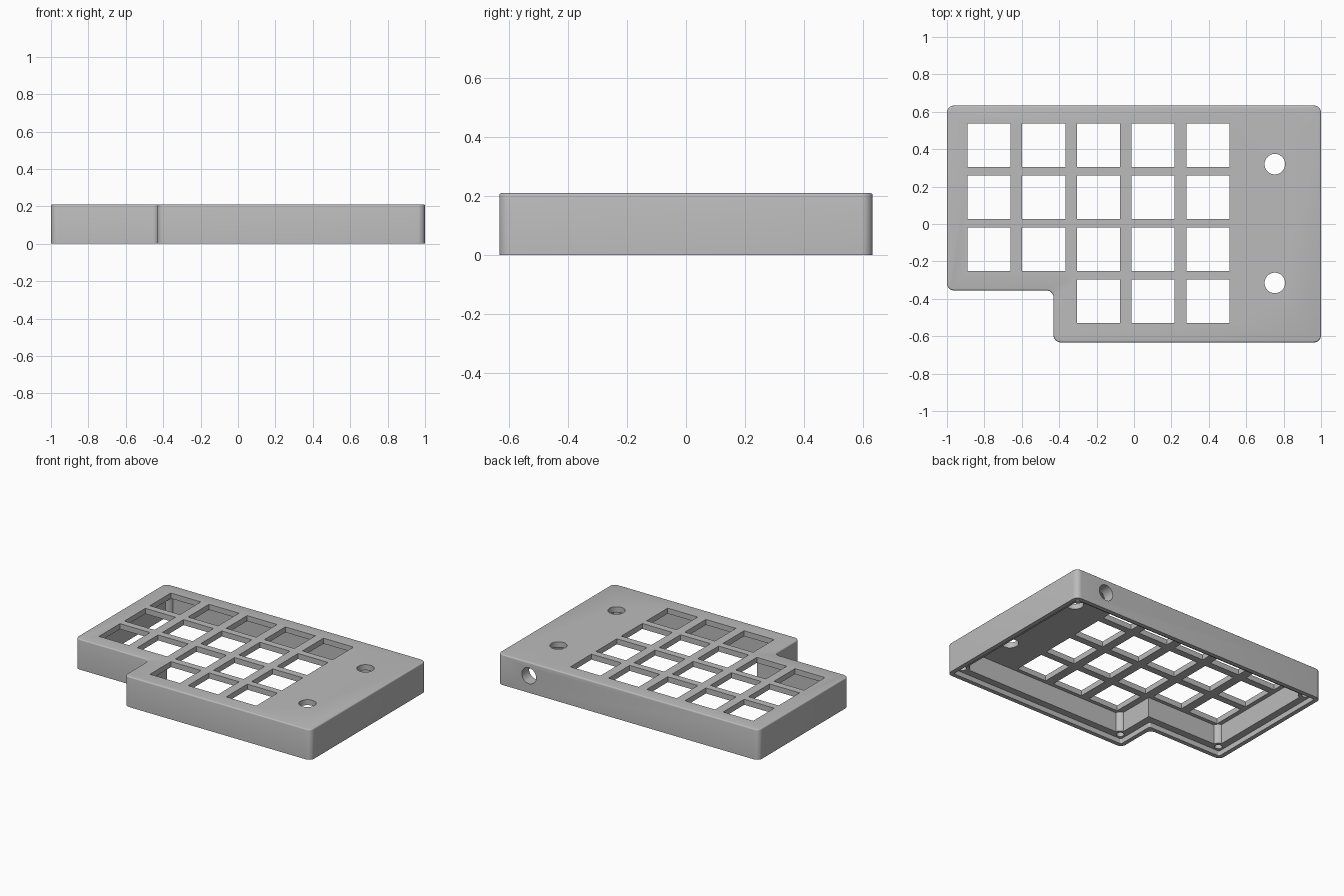
import bpy
import bmesh
import math

cube = bpy.data.objects.get("Cube")
if cube:
    bpy.data.objects.remove(cube, do_unlink=True)

HEIGHT = 0.21
PLATE = 0.038      # thickness of the top plate
LIP = 0.03         # rim around the recess for the base cover
LEDGE = 0.035      # depth of that recess
WALL = 0.08        # side wall thickness
BOSS_INSET = 0.07  # screw bosses, measured from the corners

# Outline corners: x, y, and the inward direction on each axis
CORNERS = [(-1, 0.633, 1, -1), (-1, -0.355, 1, 1), (-0.43, -0.355, 1, 1),
           (-0.43, -0.633, 1, 1), (1, -0.633, -1, 1), (1, 0.633, -1, -1)]


def inset_outline(d):
    return [(x + sx * d, y + sy * d) for x, y, sx, sy in CORNERS]


def finish(bm, name):
    bmesh.ops.recalc_face_normals(bm, faces=bm.faces)
    mesh = bpy.data.meshes.new(name)
    bm.to_mesh(mesh)
    bm.free()
    ob = bpy.data.objects.new(name, mesh)
    bpy.context.collection.objects.link(ob)
    return ob


def prism(name, points, z0, z1, corner=0, top=0):
    """Extruded outline with optional rounded corners and top edge."""
    bm = bmesh.new()
    base = bm.faces.new([bm.verts.new((x, y, z0)) for x, y in points])
    ext = bmesh.ops.extrude_face_region(bm, geom=[base])
    for v in ext["geom"]:
        if isinstance(v, bmesh.types.BMVert):
            v.co.z = z1
    bmesh.ops.recalc_face_normals(bm, faces=bm.faces)
    if corner:
        edges = [e for e in bm.edges if abs(e.verts[0].co.z - e.verts[1].co.z) > 0.01]
        bmesh.ops.bevel(bm, geom=edges, offset=corner, segments=8,
                        profile=0.5, affect='EDGES')
    if top:
        edges = [e for e in bm.edges if all(v.co.z > z1 - 1e-4 for v in e.verts)]
        bmesh.ops.bevel(bm, geom=edges, offset=top, segments=3,
                        profile=0.5, affect='EDGES')
    return finish(bm, name)


def box(name, x, y, size, z0, z1):
    h = size / 2
    return prism(name, [(x - h, y - h), (x + h, y - h), (x + h, y + h), (x - h, y + h)], z0, z1)


def cylinder(name, x, y, z, radius, depth, along_y=False):
    bm = bmesh.new()
    bmesh.ops.create_cone(bm, cap_ends=True, segments=32, radius1=radius,
                          radius2=radius, depth=depth)
    ob = finish(bm, name)
    if along_y:
        ob.rotation_euler.x = math.pi / 2
    ob.location = (x, y, z)
    return ob


def cut(target, cutter):
    """Subtract the cutter and remove it."""
    cutter.hide_render = True
    mod = target.modifiers.new("cut", 'BOOLEAN')
    mod.operation = 'DIFFERENCE'
    mod.solver = 'EXACT'
    mod.object = cutter
    bpy.context.view_layer.update()
    bpy.context.view_layer.objects.active = target
    bpy.ops.object.modifier_apply(modifier=mod.name)
    bpy.data.objects.remove(cutter, do_unlink=True)


# Outer body
case = prism("keypad_case", inset_outline(0), 0, HEIGHT, corner=0.038, top=0.008)

# Screw boss centres sit in the outward corners only
bosses = [p for i, p in enumerate(inset_outline(BOSS_INSET)) if i != 2]

# Hollow interior, leaving the bosses standing
cavity = prism("cavity_cutter", inset_outline(WALL), 0, HEIGHT - PLATE)
for x, y in bosses:
    cut(cavity, cylinder("boss_cutter", x, y, 0.1, 0.046, 0.4))
cut(case, cavity)

# Stepped recess for the base cover
cut(case, prism("recess_cutter", inset_outline(LIP), -0.1, LEDGE, corner=0.01))

# Screw holes in the bosses
for x, y in bosses:
    cut(case, cylinder("screw_cutter", x, y, 0.06, 0.024, 0.16))

# Key openings: the front row has only three columns
for row in range(4):
    for col in range(5):
        if row < 3 or col >= 2:
            cut(case, box("key_cutter", -0.775 + 0.2925 * col, 0.421 - 0.278 * row,
                          0.23, 0.1, 0.3))

# Round holes in the top plate and cable hole in the back wall
for y in (0.32, -0.315):
    cut(case, cylinder("knob_cutter", 0.753, y, HEIGHT, 0.055, 0.2))
cut(case, cylinder("cable_cutter", 0.76, 0.62, 0.118, 0.055, 0.3, along_y=True))

# Single grey material
grey = bpy.data.materials.new("plain_grey")
grey.use_nodes = True
colour = (0.5, 0.5, 0.5, 1)
grey.diffuse_color = colour
for node in grey.node_tree.nodes:
    if node.type == 'BSDF_PRINCIPLED':
        node.inputs["Base Color"].default_value = colour
case.data.materials.clear()
case.data.materials.append(grey)

# Smooth rounded corners, crisp edges elsewhere
bpy.ops.object.select_all(action='DESELECT')
case.select_set(True)
bpy.context.view_layer.objects.active = case
bpy.ops.object.shade_smooth_by_angle(angle=math.radians(35))
